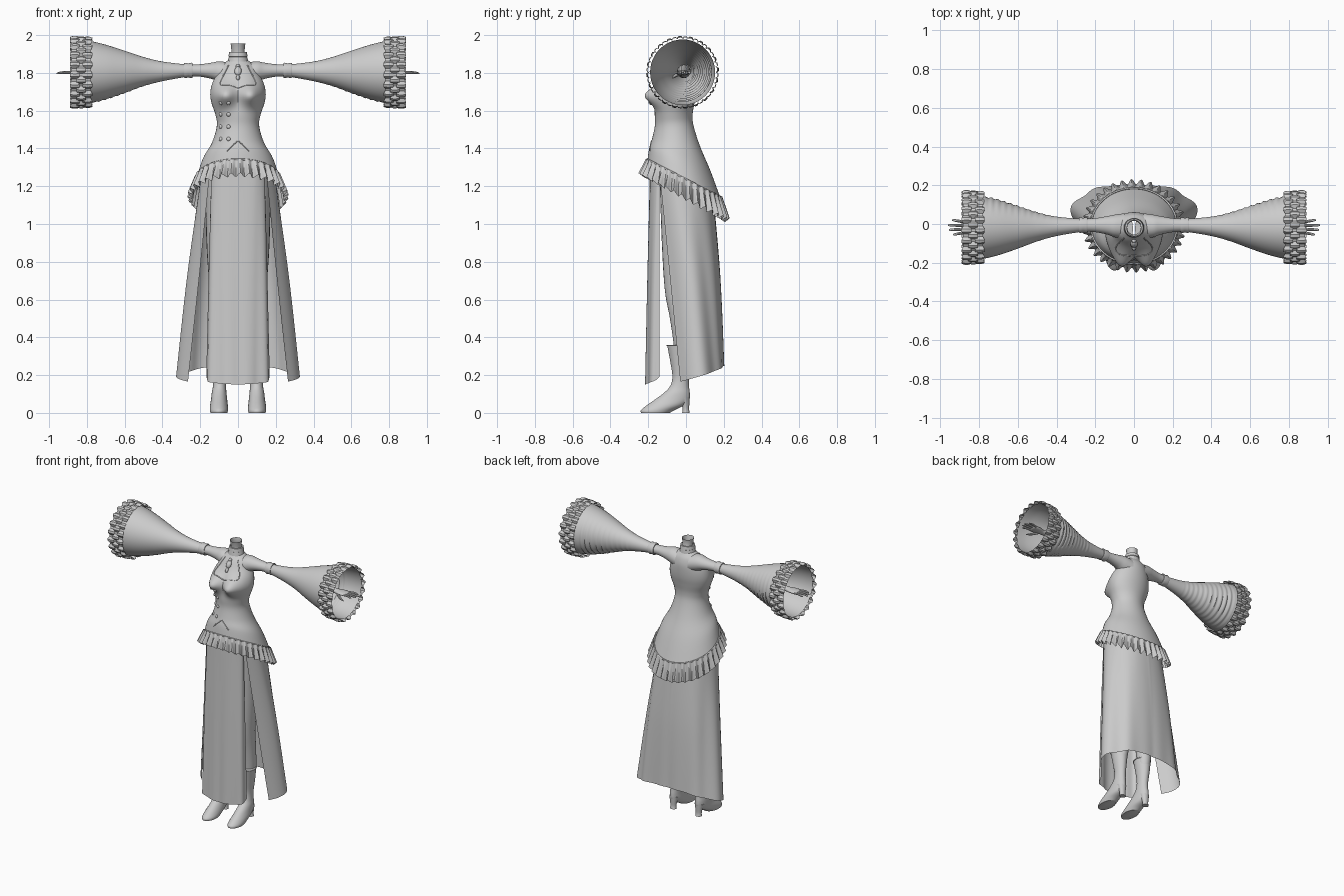
import bpy, bmesh, math
from math import sin, cos, pi, exp
from mathutils import Vector
from mathutils.bvhtree import BVHTree

if "Cube" in bpy.data.objects:
    bpy.data.objects.remove(bpy.data.objects["Cube"])

OBJS = []


def spline(rows, n):
    """Catmull-Rom resampling of a list of equal-length tuples."""
    out, m = [], len(rows) - 1
    for i in range(n):
        t = i / (n - 1) * m
        k = min(int(t), m - 1)
        f = t - k
        p = [rows[max(0, min(m, k + d))] for d in (-1, 0, 1, 2)]
        out.append(tuple(0.5 * (2*b + (c-a)*f + (2*a-5*b+4*c-d)*f*f + (3*b-a-3*c+d)*f**3)
                         for a, b, c, d in zip(*p)))
    return out


def grid(name, rows, closed=True, caps=False, mirror=False):
    """Skin a list of point rows."""
    bm = bmesh.new()
    v = [[bm.verts.new(p) for p in r] for r in rows]
    n = len(v[0])
    for a, b in zip(v, v[1:]):
        for j in range(n if closed else n - 1):
            k = (j + 1) % n
            bm.faces.new((a[j], a[k], b[k], b[j]))
    if caps:
        bm.faces.new(v[0])
        bm.faces.new(v[-1])
    bmesh.ops.recalc_face_normals(bm, faces=bm.faces)
    me = bpy.data.meshes.new(name)
    bm.to_mesh(me)
    bm.free()
    ob = bpy.data.objects.new(name, me)
    bpy.context.collection.objects.link(ob)
    if mirror:
        ob.modifiers.new("mirror", 'MIRROR').merge_threshold = 0.0005
    OBJS.append(ob)
    return ob


def upright(name, rows, n=None, seg=24, caps=True, mirror=False):
    """Loft of level ellipses: (z, x centre, x radius, y front, y back)."""
    rows = spline(rows, n) if n else rows
    return grid(name, [[(xc + rx*sin(2*pi*j/seg), (f+b)/2 - (b-f)/2*cos(2*pi*j/seg), z)
                        for j in range(seg)] for z, xc, rx, f, b in rows], True, caps, mirror)


def sideways(name, rows, n=None, seg=32, caps=False, fold=0):
    """Loft of ellipses along x: (x, y centre, z centre, y radius, z radius), mirrored."""
    rows = spline(rows, n) if n else rows
    pts = []
    for x, yc, zc, ry, rz in rows:
        ring = []
        for j in range(seg):
            a = 2*pi*j/seg
            k = 1 + fold * sin(x*190) * max(0, cos(a + 0.5)) * (0.42 < x < 0.76)
            ring.append((x, yc + ry*k*cos(a), zc + rz*k*sin(a)))
        pts.append(ring)
    return grid(name, pts, True, caps, True)


# Jacket body: (z front, z back, half width, y front, y back), tilted rings at the hem
BODY = [(1.33, 1.13, .222, -.205, .185), (1.40, 1.28, .187, -.195, .13), (1.45, 1.41, .138, -.18, .075),
        (1.52, 1.52, .112, -.165, .04), (1.58, 1.58, .12, -.165, .035), (1.64, 1.64, .14, -.16, .045),
        (1.69, 1.69, .147, -.16, .055), (1.74, 1.74, .138, -.145, .06), (1.79, 1.79, .115, -.115, .06),
        (1.83, 1.83, .098, -.09, .05), (1.855, 1.855, .07, -.07, .035), (1.87, 1.87, .045, -.062, .024)]


def body_pt(row, a):
    zf, zb, w, yf, yb = row
    x, y, z = w*sin(a), (yf+yb)/2 - (yb-yf)/2*cos(a), zf + (zb-zf)*(1-cos(a))/2
    if cos(a) > 0:
        y -= .07*min(1, 2*cos(a))*exp(-((abs(x)-.07)/.055)**2 - ((z-1.68)/.055)**2)
    return (x, y, z)


jacket = grid("jacket_body", [[body_pt(r, 2*pi*j/64) for j in range(64)] for r in spline(BODY, 50)])

# Pleated peplum ruffle hanging from the jacket hem
pleats, seg = 34, 34*8
rows = []
for i in range(6):
    t = i / 5
    ring = []
    for j in range(seg):
        a = 2*pi*j/seg
        p = Vector(body_pt(BODY[0], a))
        out = Vector((p.x, p.y, 0)).normalized()
        wave = sin(a*pleats)
        ring.append(p + out*(.004 + .03*t + .013*(.25+.75*t)*wave)
                    + Vector((0, 0, .015 - (.085 + .04*(1-cos(a))/2)*t + .01*t*wave)))
    rows.append(ring)
grid("peplum_ruffle", rows)


def tube(name, pts, r, cyclic=False):
    cu = bpy.data.curves.new(name, 'CURVE')
    cu.dimensions, cu.bevel_depth, cu.bevel_resolution = '3D', r, 2
    sp = cu.splines.new('POLY')
    sp.points.add(len(pts) - 1)
    for q, p in zip(sp.points, pts):
        q.co = (*p, 1)
    sp.use_cyclic_u = cyclic
    ob = bpy.data.objects.new(name, cu)
    bpy.context.collection.objects.link(ob)
    return ob


tube("hem_piping", [Vector(body_pt(BODY[0], 2*pi*j/64)) + Vector((0, 0, .012)) for j in range(64)], .005, True)

# Neck and standing collar
upright("neck", [(1.85, 0, .045, -.065, .03), (1.90, 0, .036, -.055, .02), (1.93, 0, .036, -.058, .016),
                 (1.955, 0, .039, -.064, .018)], 12, caps=False)
upright("collar", [(1.86, 0, .054, -.072, .032), (1.885, 0, .048, -.067, .028), (1.887, 0, .051, -.07, .031),
                   (1.91, 0, .047, -.066, .027), (1.91, 0, .038, -.058, .02)], caps=False)

# Arms: upper sleeve, band, bell sleeve, forearm
sideways("upper_sleeve", [(.05, -.01, 1.795, .065, .06), (.10, -.01, 1.806, .058, .055), (.14, -.007, 1.811, .047, .043),
                          (.20, -.006, 1.813, .036, .033), (.26, -.006, 1.813, .033, .031)], 20)
sideways("arm_band", [(.24, -.006, 1.813, .03, .03), (.24, -.006, 1.813, .038, .038), (.247, -.006, 1.813, .041, .041),
                      (.263, -.006, 1.813, .037, .037), (.278, -.006, 1.813, .041, .041),
                      (.285, -.006, 1.813, .038, .038), (.285, -.006, 1.813, .03, .03)])
sideways("bell_sleeve", [(.27, -.007, 1.812, .033, .032), (.40, -.012, 1.808, .05, .052), (.50, -.015, 1.807, .075, .077),
                         (.60, -.017, 1.805, .11, .112), (.70, -.018, 1.804, .143, .145),
                         (.79, -.018, 1.804, .164, .166), (.87, -.018, 1.803, .172, .174)], 70, 48, fold=.03)
sideways("forearm", [(.28, -.008, 1.81, .03, .03), (.45, -.012, 1.808, .036, .036), (.70, -.016, 1.802, .024, .022),
                     (.79, -.018, 1.80, .022, .016), (.83, -.018, 1.80, .036, .014),
                     (.875, -.018, 1.80, .036, .011), (.885, -.018, 1.80, .028, .006)], 24, 16, True)

# Fingers and thumb
for i, (y, tip, ye) in enumerate([(-.044, .935, -.054), (-.026, .955, -.03), (-.008, .96, -.006), (.01, .94, .02)]):
    sideways("finger", [(.868, y, 1.80, .008, .008), ((.87+tip)/2, (y+ye)/2, 1.803, .0075, .0075),
                        (tip-.008, ye, 1.799, .006, .005), (tip, ye, 1.797, .002, .002)], 8, 8, True)
sideways("thumb", [(.81, -.035, 1.795, .012, .01), (.85, -.062, 1.782, .009, .009),
                   (.885, -.072, 1.772, .003, .003)], 8, 8, True)

# Three rows of box-pleated ruffle round each cuff
for k in range(3):
    rows = []
    for i in range(4):
        t = i / 3
        ring = []
        for j in range(160):
            a = 2*pi*j/160
            s = max(-1, min(1, 1.8*sin(20*a + k*pi)))
            r = .173 + .004*k*0.5 + .011*(s+1)*(.35+.65*sin(pi*(.15+.7*t)))*.75
            x = .775 + .034*k + .043*t + .004*s*(2*t-1)
            ring.append((x, -.018 + r*cos(a), 1.803 + r*sin(a)))
        rows.append(ring)
    grid("cuff_ruffle", rows, mirror=True)


# Skirt panels: half hem outlines from the centre outwards, mirrored
def panel(name, top, mid, low, folds):
    a, b, c = (spline(p, 40) for p in (top, mid, low))
    rows = []
    for i in range(24):
        t = i / 23
        row = []
        for j in range(40):
            p = Vector(spline([a[j], b[j], c[j]], 24)[i])
            d = Vector((p.x, p.y, 0)).normalized()
            u = j / 39
            row.append(p + d * (.007 * t * sin(u*pi*folds) * sin(pi*u)))
        rows.append(row)
    grid(name, rows, False, mirror=True)


panel("front_skirt_panel",
      [(0, -.19, 1.32), (.09, -.182, 1.32), (.135, -.155, 1.31), (.14, -.14, 1.30)],
      [(0, -.203, .75), (.09, -.198, .75), (.145, -.168, .75), (.155, -.14, .75)],
      [(0, -.213, .15), (.09, -.21, .155), (.155, -.175, .165), (.168, -.14, .19)], 4)
panel("back_skirt_panel",
      [(0, .14, 1.2), (.1, .122, 1.2), (.18, .05, 1.22), (.195, -.06, 1.25), (.15, -.14, 1.27)],
      [(0, .182, .72), (.13, .17, .72), (.225, .105, .72), (.27, .01, .72), (.205, -.085, .72)],
      [(0, .2, .25), (.14, .197, .245), (.26, .15, .22), (.33, .06, .19), (.265, -.03, .165)], 7)

# Legs, boots and heels
upright("leg", [(1.26, .09, .085, -.14, .09), (.90, .092, .075, -.128, .06), (.65, .095, .056, -.112, .025),
                (.50, .098, .05, -.085, .03), (.36, .098, .046, -.065, .035), (.28, .098, .035, -.06, .02)], 24, mirror=True)
upright("boot", [(.36, .1, .054, -.1, .03), (.27, .1, .042, -.083, .025), (.19, .098, .034, -.072, .016),
                 (.14, .098, .035, -.085, .016), (.105, .1, .039, -.118, .02), (.07, .1, .043, -.165, .018),
                 (.04, .101, .047, -.208, -.01), (.015, .101, .048, -.238, -.06), (0, .101, .045, -.238, -.085)],
        32, 32, mirror=True)
upright("boot_heel", [(.085, .1, .034, -.045, .02), (.05, .1, .025, -.025, .018), (.02, .1, .021, -.018, .016),
                      (0, .1, .023, -.02, .02)], 8, 16, mirror=True)
tube("boot_cuff", [(.1 + .054*sin(2*pi*j/32), -.035 - .065*cos(2*pi*j/32), .357) for j in range(32)],
     .003, True).modifiers.new("mirror", 'MIRROR')

# Trim placed on the jacket front by ray casting
me = jacket.data
tree = BVHTree.FromPolygons([v.co for v in me.vertices], [p.vertices[:] for p in me.polygons])


def on_front(x, z):
    hit, nor, *_ = tree.ray_cast(Vector((x, -1, z)), Vector((0, 1, 0)))
    return hit, (nor if nor.y < 0 else -nor)


def stud(name, x, z, sx, sz, depth):
    hit, nor = on_front(x, z)
    bpy.ops.mesh.primitive_uv_sphere_add(segments=16, ring_count=8, radius=1, location=hit,
                                         rotation=(-nor).to_track_quat('Y', 'Z').to_euler())
    ob = bpy.context.object
    ob.name, ob.scale = name, (sx, depth, sz)
    OBJS.append(ob)


for z in (1.64, 1.58, 1.515, 1.45):
    for x in (-.092, -.05):
        stud("button", x, z, .011, .011, .008)
stud("brooch", 0, 1.81, .019, .027, .016)
stud("brooch_gem", 0, 1.835, .012, .012, .014)
stud("brooch_drop", 0, 1.775, .01, .016, .012)

# Seam piping: chest yoke, pointed waist edge
for s in (-1, 1):
    for nm, path in (("yoke_seam", [(.05, 1.84), (.075, 1.79), (.095, 1.74), (.045, 1.735), (0, 1.72)]),
                     ("waist_point", [(0, 1.44), (.03, 1.415), (.06, 1.385)])):
        tube(nm, [on_front(s*x, z)[0] for x, z in spline(path, 16)], .003)

# Smooth shading with sharp creases kept
bpy.ops.object.select_all(action='DESELECT')
for ob in OBJS:
    ob.select_set(True)
bpy.context.view_layer.objects.active = OBJS[0]
bpy.ops.object.shade_smooth_by_angle(angle=math.radians(40))
